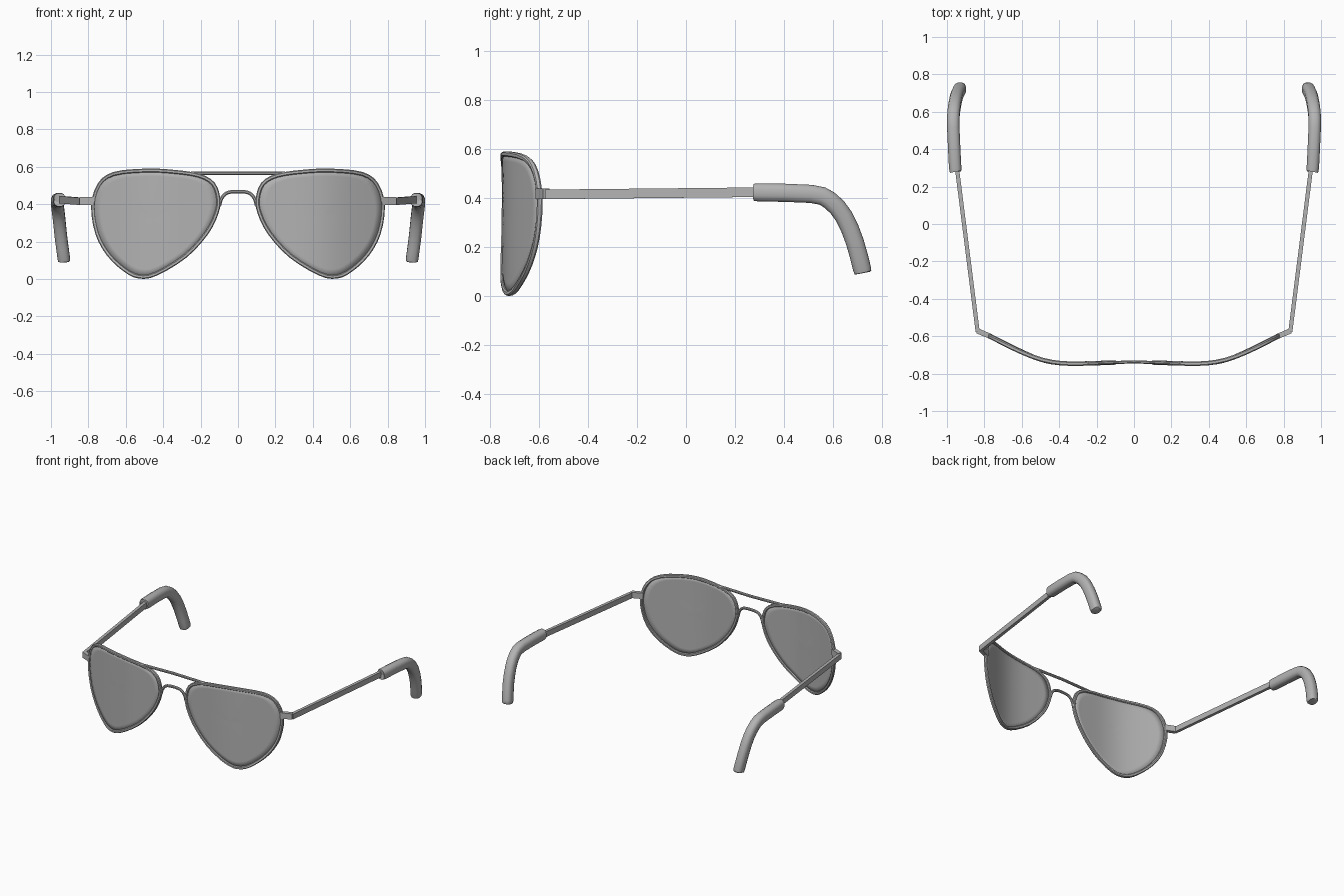
import bpy, bmesh, math
from mathutils import Vector

if "Cube" in bpy.data.objects:
    bpy.data.objects.remove(bpy.data.objects["Cube"])

grey = bpy.data.materials.new("plain_grey")
grey.use_nodes = True
grey.diffuse_color = (0.45, 0.45, 0.45, 1)
grey.node_tree.nodes["Principled BSDF"].inputs["Base Color"].default_value = (0.45, 0.45, 0.45, 1)


def finish(name, bm, angle):
    bmesh.ops.recalc_face_normals(bm, faces=bm.faces)
    mesh = bpy.data.meshes.new(name)
    bm.to_mesh(mesh)
    bm.free()
    mesh.materials.append(grey)
    obj = bpy.data.objects.new(name, mesh)
    bpy.context.collection.objects.link(obj)
    bpy.ops.object.select_all(action="DESELECT")
    obj.select_set(True)
    bpy.context.view_layer.objects.active = obj
    bpy.ops.object.shade_smooth_by_angle(angle=math.radians(angle))
    return obj


def smooth_path(points, steps, closed=False):
    """Rounded path through the given points."""
    n, out = len(points), []
    pick = lambda i: Vector(points[i % n] if closed else points[min(max(i, 0), n - 1)])
    for i in range(n if closed else n - 1):
        a, b, c, d = (pick(i + k) for k in (-1, 0, 1, 2))
        for s in range(steps):
            t = s / steps
            out.append(b + (c - a) * t / 2 + (a - 2.5 * b + 2 * c - d / 2) * t * t
                       + (1.5 * (b - c) + (d - a) / 2) * t ** 3)
    return out if closed else out + [pick(n - 1)]


def sweep(name, path, profile, side, closed=False, scales=None, angle=40):
    """Carry a cross-section along a path."""
    bm, rings, n = bmesh.new(), [], len(path)
    for i, p in enumerate(path):
        if closed:
            tangent = path[(i + 1) % n] - path[i - 1]
        else:
            tangent = path[min(i + 1, n - 1)] - path[max(i - 1, 0)]
        tangent.normalize()
        u = (side - tangent * side.dot(tangent)).normalized()
        v = u.cross(tangent)
        k = scales[i] if scales else 1
        rings.append([bm.verts.new(p + (u * a + v * b) * k) for a, b in profile])
    m = len(profile)
    for i in range(n if closed else n - 1):
        r, q = rings[i], rings[(i + 1) % n]
        for j in range(m):
            bm.faces.new((r[j], r[(j + 1) % m], q[(j + 1) % m], q[j]))
    if not closed:
        bm.faces.new(rings[0])
        bm.faces.new(rings[-1])
    return finish(name, bm, angle)


def ellipse(w, h, n, power=1.0):
    pts = []
    for i in range(n):
        a = 2 * math.pi * (i + 0.5) / n
        c, s = math.cos(a), math.sin(a)
        pts.append((w * math.copysign(abs(c) ** power, c), h * math.copysign(abs(s) ** power, s)))
    return pts


def box(w, h):
    return [(-w, -h), (w, -h), (w, h), (-w, h)]


def wrap(x):
    """Depth of the curved front at a given width."""
    x = abs(x)
    return -0.75 + 0.03 * math.log(1 + math.exp((x - 0.48) / 0.06)) + 0.013 * max(0, 1 - x / 0.35)


# Teardrop outline of one lens, clockwise from the nose side
outline = [(0.095, 0.43), (0.125, 0.515), (0.205, 0.562), (0.34, 0.583), (0.49, 0.59),
           (0.665, 0.572), (0.75, 0.51), (0.785, 0.39), (0.762, 0.24), (0.70, 0.125),
           (0.61, 0.04), (0.53, 0.003), (0.435, 0.018), (0.275, 0.115), (0.16, 0.24), (0.105, 0.35)]
X, Y, Z = Vector((1, 0, 0)), Vector((0, 1, 0)), Vector((0, 0, 1))

for label, s in (("left", 1), ("right", -1)):
    flip = lambda pts: [Vector((p[0] * s, p[1], p[2])) for p in pts]
    edge = smooth_path(outline, 3, True)

    # Wire rim around the lens
    rim_path = flip([(p[0], wrap(p[0]), p[1]) for p in edge])
    inward = s * 0.01
    profile = [(a, b + inward) for a, b in ellipse(0.0125, 0.011, 8, 0.7)]
    sweep(label + "_rim", rim_path, profile, Y, closed=True)

    # Curved lens made of rings shrinking to its middle
    bm = bmesh.new()
    mid, count = Vector((0.45, 0.33)), 8
    rings = []
    for r in range(count):
        k = 0.965 * (1 - r / count)
        ring = [mid + (p - mid) * k for p in edge]
        rings.append([bm.verts.new((p[0] * s, wrap(p[0]), p[1])) for p in ring])
    hub = bm.verts.new((mid[0] * s, wrap(mid[0]), mid[1]))
    n = len(edge)
    for j in range(n):
        k = (j + 1) % n
        for a, b in zip(rings, rings[1:]):
            bm.faces.new((a[j], a[k], b[k], b[j]))
        bm.faces.new((rings[-1][j], rings[-1][k], hub))
    lens = finish(label + "_lens", bm, 40)
    thick = lens.modifiers.new("thickness", "SOLIDIFY")
    thick.thickness, thick.offset = 0.006, 0

    # Hinge block and straight temple arm
    sweep(label + "_hinge", flip([(0.765, -0.602, 0.417), (0.838, -0.571, 0.417)]),
          box(0.021, 0.014), Z)
    sweep(label + "_temple_arm", flip([(0.836, -0.575, 0.415), (0.948, 0.31, 0.424)]),
          box(0.0195, 0.011), Z)

    # Padded ear tip bending down and inward
    tip = smooth_path([(0.953, 0.285, 0.423), (0.956, 0.30, 0.423), (0.966, 0.51, 0.417),
                       (0.965, 0.585, 0.392), (0.957, 0.645, 0.325), (0.946, 0.69, 0.22),
                       (0.932, 0.718, 0.115), (0.93, 0.723, 0.094)], 2)
    scales = [0.82, 0.94] + [1] * (len(tip) - 4) + [0.95, 0.8]
    sweep(label + "_ear_tip", flip(tip), ellipse(0.034, 0.038, 12, 0.75), X, scales=scales)

# Straight brow bar across the top
sweep("brow_bar", [Vector((x, wrap(x), 0.565)) for x in (-0.25, -0.1, 0, 0.1, 0.25)],
      ellipse(0.009, 0.01, 8), Y)

# Arched nose bridge
arch = [(-0.1, 0.39), (-0.09, 0.425), (-0.07, 0.453), (-0.035, 0.466)]
arch += [(-x, z) for x, z in reversed(arch)]
sweep("nose_bridge", smooth_path([(x, wrap(x), z) for x, z in arch], 3),
      ellipse(0.009, 0.01, 8), Y)
